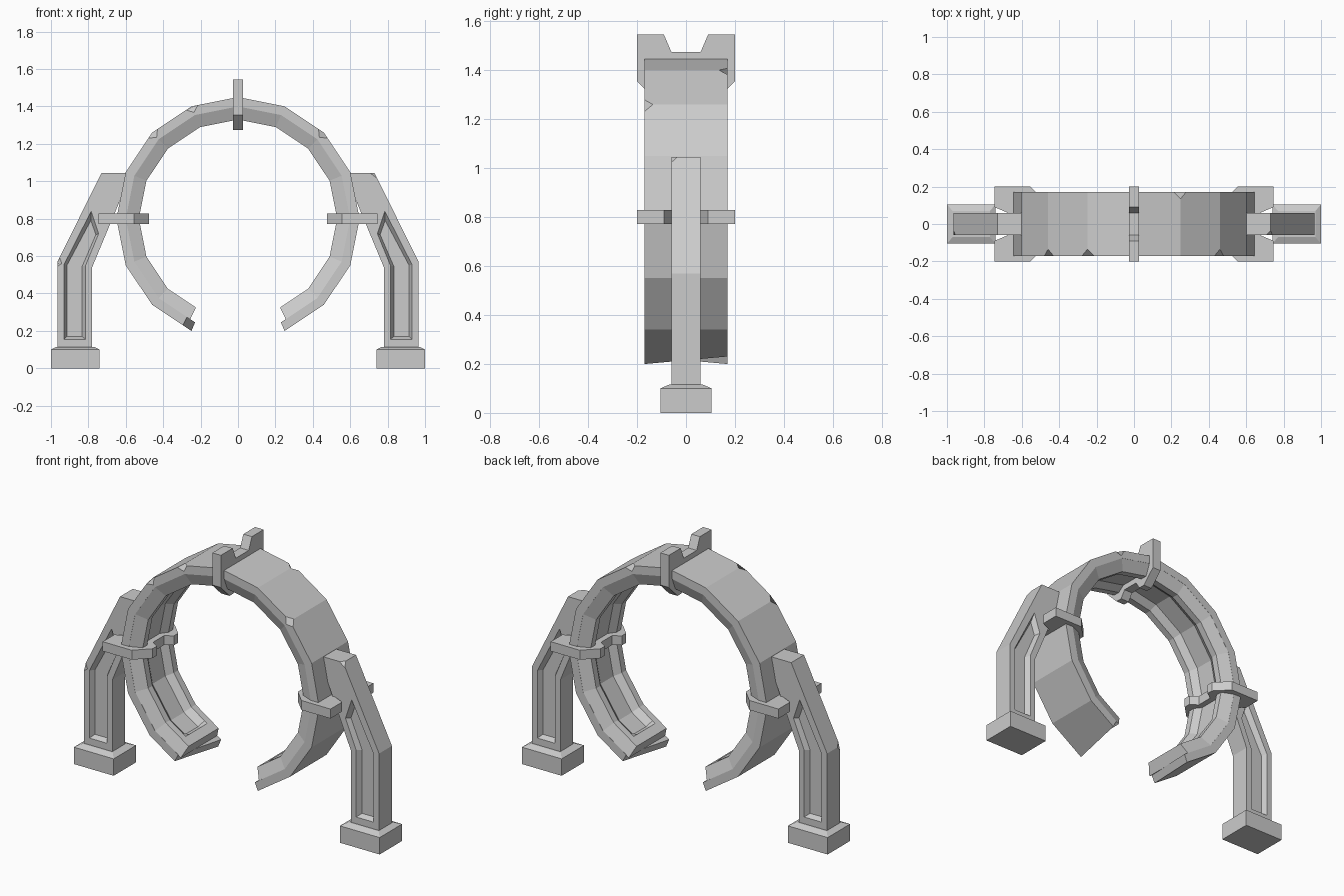
import bpy, bmesh, math
from mathutils import Vector

if "Cube" in bpy.data.objects:
    bpy.data.objects.remove(bpy.data.objects["Cube"])

CZ = 0.80  # height of the ring centre


def loft(name, loops, closed_caps=True, chips=(), chip=0.035):
    """Skin a list of equal-length point loops, cap the ends, chip chosen corners."""
    bm = bmesh.new()
    rows = [[bm.verts.new(p) for p in lp] for lp in loops]
    n = len(rows[0])
    for a, b in zip(rows, rows[1:]):
        for i in range(n):
            j = (i + 1) % n
            bm.faces.new((a[i], a[j], b[j], b[i]))
    bm.faces.new(rows[0])
    bm.faces.new(rows[-1])
    bmesh.ops.remove_doubles(bm, verts=bm.verts, dist=1e-5)
    for c in chips:
        v = min(bm.verts, key=lambda q: (q.co - Vector(c)).length)
        bmesh.ops.bevel(bm, geom=[v], offset=chip, offset_type='OFFSET',
                        segments=1, affect='VERTICES')
    bmesh.ops.recalc_face_normals(bm, faces=bm.faces)
    me = bpy.data.meshes.new(name)
    bm.to_mesh(me)
    bm.free()
    ob = bpy.data.objects.new(name, me)
    bpy.context.collection.objects.link(ob)
    return ob


def ring_point(s, r, y):
    """Point at step s (0..14) along the open 16-sided ring."""
    k = min(int(s), 13)
    pts = []
    for q in (k, k + 1):
        a = math.radians(-67.5 + 22.5 * q)
        pts.append(Vector((r * math.cos(a), y, CZ + r * math.sin(a))))
    return pts[0].lerp(pts[1], s - k)


# Outer ring shell, broken off at a slant at both ends
shell = [(0.65, -0.17), (0.65, 0.17), (0.60, 0.17), (0.60, -0.17)]
rows = []
for s in range(15):
    row = []
    for r, y in shell:
        t = s
        if s == 0 and y > 0:
            t = 0.22
        if s == 14 and y < 0:
            t = 13.78
        row.append(ring_point(t, r, y))
    rows.append(row)
loft("ring_shell", rows,
     chips=[ring_point(s, 0.65, y) for s, y in
            ((6, 0.17), (5, -0.17), (9, -0.17), (8, -0.17))])

# Inner ring band with chamfered sides and a sunken channel closed at the ends
W = [0.17, 0.14, 0.10, 0.06]


def band(s, floor):
    half = list(zip((0.602, 0.53, 0.53, floor), W))
    sec = [(r, -y) for r, y in half] + [(r, y) for r, y in reversed(half)]
    return [ring_point(s, r, y) for r, y in sec]


steps = [(0.13, 0.53), (0.40, 0.53), (0.50, 0.56)]
rows = [band(s, f) for s, f in steps]
rows += [band(s, 0.56) for s in range(1, 14)]
rows += [band(14 - s, f) for s, f in reversed(steps)]
loft("ring_inner_band", rows)

# Three clamps: profile in (y, radius), placed at top and both sides
half = [(0.06, 0.675), (0.09, 0.745), (0.20, 0.745), (0.20, 0.555),
        (0.12, 0.475), (0.08, 0.475), (0.05, 0.52)]
prof = half + [(-y, r) for y, r in reversed(half)]
for name, ang in (("clamp_right", 0), ("clamp_top", 90), ("clamp_left", 180)):
    c, s = math.cos(math.radians(ang)), math.sin(math.radians(ang))
    loft(name, [[(r * c - t * s, y, CZ + r * s + t * c) for y, r in prof]
                for t in (-0.028, 0.028)])

# Legs with a sunken panel on front and back, and chamfered feet
outer = [(0.78, 0.11), (0.965, 0.11), (0.965, 0.57), (0.73, 1.045),
         (0.58, 1.045), (0.63, 0.90), (0.78, 0.54)]
rim = [(0.815, 0.155), (0.93, 0.155), (0.93, 0.555), (0.785, 0.84),
       (0.785, 0.84), (0.745, 0.72), (0.815, 0.55)]
floor = [(0.833, 0.17), (0.915, 0.17), (0.915, 0.55), (0.787, 0.79),
         (0.787, 0.79), (0.76, 0.715), (0.833, 0.545)]
for side, m in (("right", 1), ("left", -1)):
    layers = [(floor, -0.03), (rim, -0.06), (outer, -0.06),
              (outer, 0.06), (rim, 0.06), (floor, 0.03)]
    corner = outer[3] if m > 0 else outer[2]
    loft("leg_" + side, [[(m * x, y, z) for x, z in p] for p, y in layers],
         chips=[(m * corner[0], -0.06, corner[1])], chip=0.025)
    feet = [(0.13, 0.105, 0), (0.13, 0.105, 0.10), (0.10, 0.07, 0.115)]
    loft("foot_" + side,
         [[(m * 0.87 + i * a, j * b, z) for i, j in
           ((-1, -1), (1, -1), (1, 1), (-1, 1))] for a, b, z in feet])
